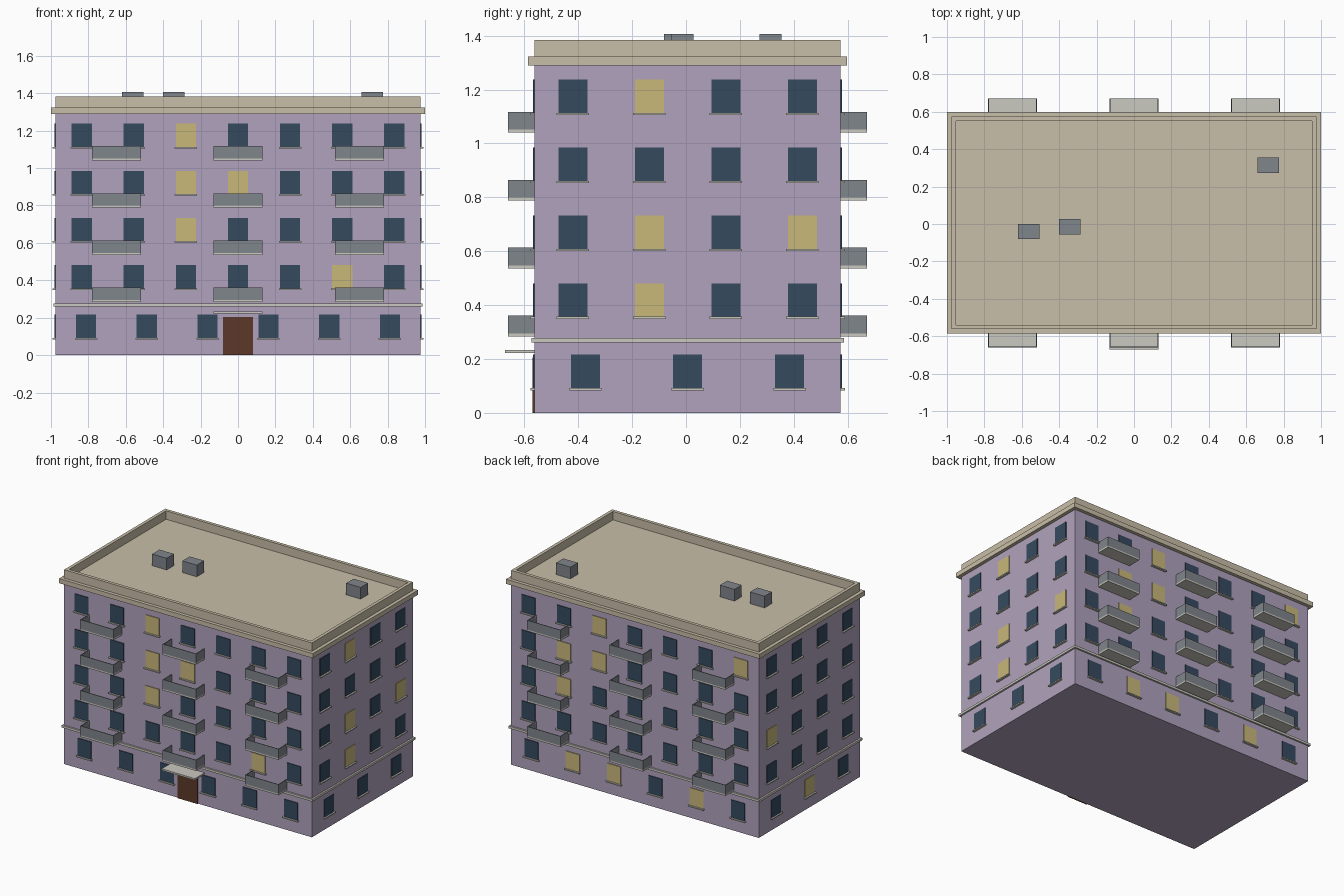
import bpy
import bmesh
from math import pi
from mathutils import Matrix, Vector

cube = bpy.data.objects.get("Cube")
if cube:
    bpy.data.objects.remove(cube, do_unlink=True)


def material(name, r, g, b):
    """Flat material from 0-255 display values, stored as linear."""
    lin = [((c / 255 + 0.055) / 1.055) ** 2.4 for c in (r, g, b)] + [1]
    m = bpy.data.materials.new(name)
    m.use_nodes = True
    m.diffuse_color = lin
    bsdf = next(n for n in m.node_tree.nodes if n.type == 'BSDF_PRINCIPLED')
    bsdf.inputs["Base Color"].default_value = lin
    return m


WALL = material("lilac_plaster", 177, 162, 189)
TRIM = material("beige_trim", 201, 191, 168)
STONE = material("pale_stone", 202, 200, 192)
PANEL = material("grey_panel", 128, 134, 140)
GLASS = material("dark_glass", 53, 74, 95)
LIT = material("lit_glass", 201, 184, 122)
WOOD = material("brown_door", 92, 57, 40)


class Part:
    """Collects boxes into one named mesh object."""

    def __init__(self, name, *mats):
        self.name, self.mats, self.bm = name, mats, bmesh.new()

    def box(self, x, y, z, frame=Matrix(), mat=0):
        """Box from (low, high) ranges, placed in a frame."""
        mid = Vector([(a + b) / 2 for a, b in (x, y, z)])
        size = [b - a for a, b in (x, y, z)]
        m = frame @ Matrix.Translation(mid) @ Matrix.Diagonal((*size, 1))
        made = bmesh.ops.create_cube(self.bm, size=1, matrix=m)
        for f in {f for v in made["verts"] for f in v.link_faces}:
            f.material_index = mat

    def finish(self):
        mesh = bpy.data.meshes.new(self.name)
        self.bm.to_mesh(mesh)
        self.bm.free()
        for m in self.mats:
            mesh.materials.append(m)
        ob = bpy.data.objects.new(self.name, mesh)
        bpy.context.collection.objects.link(ob)


HX, HY = 0.975, 0.568
CENTRE = Matrix.Translation((0, 0.006, 0))
STOREY = 0.252
DECK = 1.323


def around(grow):
    return (-HX - grow, HX + grow), (-HY - grow, HY + grow)


# Main block, belt course and cornice
for name, mat, grow, z in (("main_block", WALL, 0, (0, 1.29)),
                           ("belt_course", STONE, 0.012, (0.261, 0.277)),
                           ("cornice", TRIM, 0.024, (1.29, DECK))):
    p = Part(name, mat)
    p.box(*around(grow), z, CENTRE)
    p.finish()

# Parapet around the flat roof
p = Part("parapet", TRIM)
T, RIM = 0.023, (DECK, 1.383)
for s in (-1, 1):
    ys = sorted((s * HY, s * (HY - T)))
    xs = sorted((s * HX, s * (HX - T)))
    p.box((-HX, HX), ys, RIM, CENTRE)
    p.box(xs, (-HY + T, HY - T), RIM, CENTRE)
p.finish()

# Rooftop units
p = Part("roof_units", PANEL)
for x, y in ((-0.562, -0.04), (-0.343, -0.014), (0.718, 0.314)):
    p.box((x - 0.057, x + 0.057), (y - 0.041, y + 0.041), (DECK, 1.406))
p.finish()

# Windows: wall name, turn, half width, distance out, columns, ground columns,
# lit windows as (storey, column) with storey 0 on the ground
WALLS = (
    ("front", 0, HX, HY, 7, 6, {(4, 2), (3, 2), (3, 3), (2, 2), (1, 5)}),
    ("left", 1, HY, HX, 4, 3, {(4, 1), (2, 1), (2, 3), (1, 1)}),
    ("back", 2, HX, HY, 7, 6, {(4, 2), (4, 6), (3, 1), (3, 2), (2, 1),
                               (0, 1), (0, 2), (0, 4)}),
    ("right", 3, HY, HX, 4, 3, {(2, 0), (0, 1)}),
)
for name, turn, half, out, cols, ground, lit in WALLS:
    frame = CENTRE @ Matrix.Rotation(turn * pi / 2, 4, 'Z')
    panes = Part(name + "_windows", GLASS, LIT)
    sills = Part(name + "_sills", STONE)
    for storey in range(5):
        n = cols if storey else ground
        z = 0.357 + STOREY * (storey - 1) if storey else 0.092
        for c in range(n):
            x = (c + 0.5) * 2 * half / n - half
            panes.box((x - 0.054, x + 0.054), (-out - 0.005, -out + 0.005),
                      (z, z + 0.124), frame, int((storey, c) in lit))
            sills.box((x - 0.06, x + 0.06), (-out - 0.016, -out + 0.005),
                      (z - 0.008, z), frame)
    panes.finish()
    sills.finish()

    # Balconies: slab with thin panels on three sides
    if turn % 2:
        continue
    slabs = Part(name + "_balcony_slabs", STONE)
    rails = Part(name + "_balcony_panels", PANEL)
    W, D, E = 0.131, HY + 0.098, 0.005
    for storey in range(4):
        z = 0.284 + STOREY * storey
        for x in (-0.65, 0, 0.65):
            slabs.box((x - W, x + W), (-D, -HY), (z, z + 0.011), frame)
            tall = (z + 0.011, z + 0.077)
            rails.box((x - W, x + W), (-D, -D + E), tall, frame)
            rails.box((x - W, x - W + E), (-D + E, -HY), tall, frame)
            rails.box((x + W - E, x + W), (-D + E, -HY), tall, frame)
    slabs.finish()
    rails.finish()

# Entrance door and canopy
p = Part("front_door", WOOD)
p.box((-0.079, 0.079), (-HY - 0.007, -HY + 0.005), (0, 0.205), CENTRE)
p.finish()
p = Part("door_canopy", STONE)
p.box((-0.131, 0.131), (-HY - 0.11, -HY), (0.222, 0.234), CENTRE)
p.finish()
